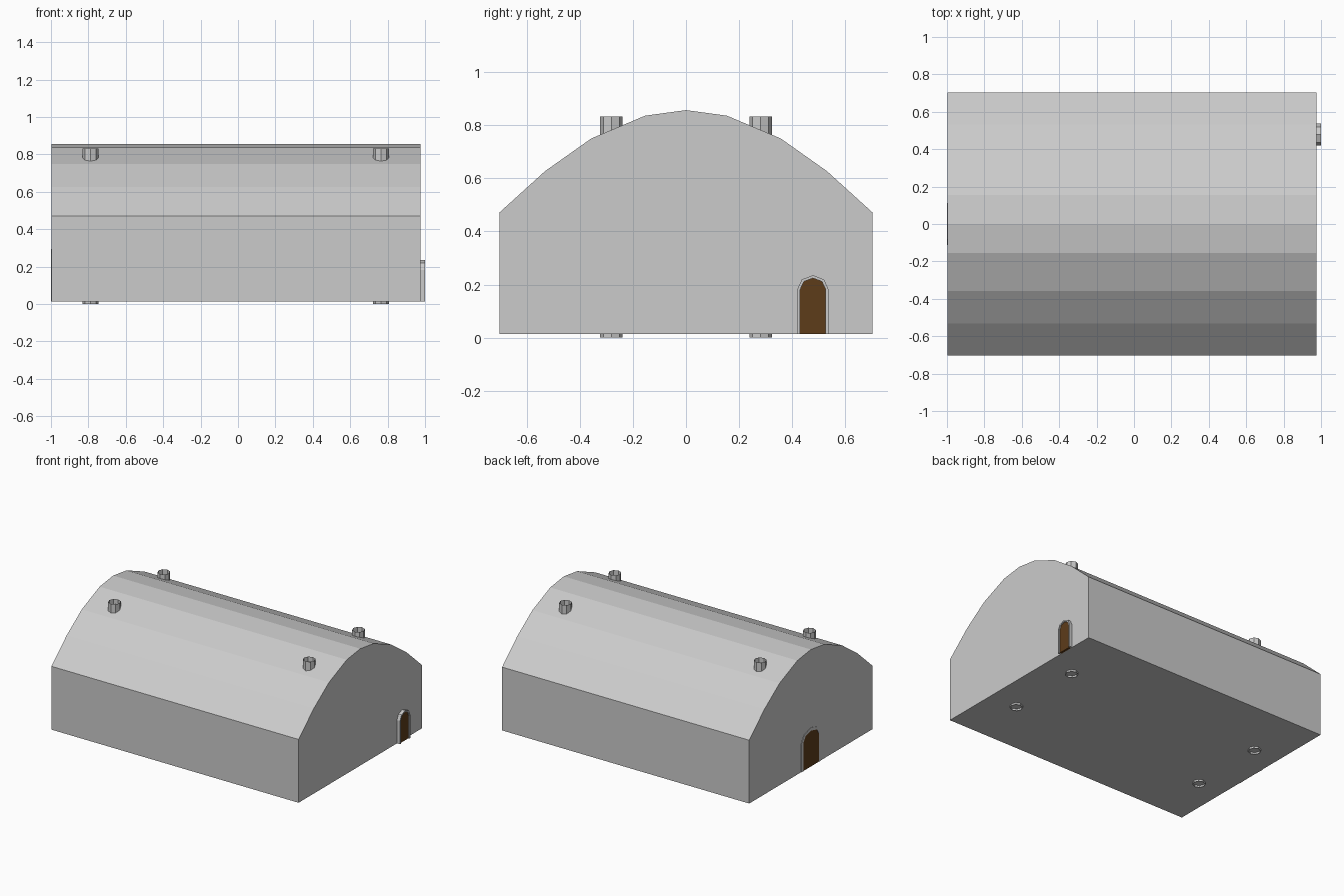
import bpy, bmesh, math

if "Cube" in bpy.data.objects:
    bpy.data.objects.remove(bpy.data.objects["Cube"])

WALL_R, WALL_L, BASE = 0.976, -0.997, 0.014


def make_object(name, bm, color=None):
    bmesh.ops.recalc_face_normals(bm, faces=bm.faces)
    mesh = bpy.data.meshes.new(name)
    bm.to_mesh(mesh)
    bm.free()
    obj = bpy.data.objects.new(name, mesh)
    bpy.context.collection.objects.link(obj)
    if color:
        mat = bpy.data.materials.new(name + "_paint")
        mat.diffuse_color = color
        mat.use_nodes = True
        mat.node_tree.nodes["Principled BSDF"].inputs["Base Color"].default_value = mat.diffuse_color
        mesh.materials.append(mat)
    return obj


def extrude_profile(name, profile, x0, x1, color=None):
    """Closed (y, z) profile swept along x."""
    bm = bmesh.new()
    face = bm.faces.new([bm.verts.new((x0, y, z)) for y, z in profile])
    ext = bmesh.ops.extrude_face_region(bm, geom=[face], use_keep_orig=True)
    verts = [v for v in ext["geom"] if isinstance(v, bmesh.types.BMVert)]
    bmesh.ops.translate(bm, verts=verts, vec=(x1 - x0, 0, 0))
    return make_object(name, bm, color)


def arch(cy, half, spring, rise, steps):
    """Open arch outline from the right foot over the top to the left foot."""
    pts = [(cy + half, BASE)]
    for i in range(steps + 1):
        a = math.pi * i / steps
        pts.append((cy + half * math.cos(a), spring + rise * math.sin(a)))
    return pts + [(cy - half, BASE)]


def door(side, wall, frame_x, panel_x, cy, half, spring, rise, border):
    outer = arch(cy, half, spring, rise, 4)
    inner = arch(cy, half - border, spring, rise - border, 4)
    extrude_profile(side + "_door_frame", outer + inner[::-1], wall, frame_x)
    extrude_profile(side + "_door_panel", inner, wall, panel_x, (0.11, 0.045, 0.01, 1))


# Vaulted hall with a faceted roof
half_roof = [(0.703, BASE), (0.703, 0.471), (0.531, 0.627), (0.357, 0.75), (0.154, 0.836)]
hall = half_roof + [(0, 0.857)] + [(-y, z) for y, z in reversed(half_roof)]
extrude_profile("hall", hall, WALL_L, WALL_R)

# Small side door on the right end, wide centred door on the left end
door("right", WALL_R, 1.0, 0.992, 0.478, 0.059, 0.181, 0.054, 0.011)
door("left", WALL_L, -1.0, -0.9985, 0.0, 0.113, 0.215, 0.08, 0.022)

# Open pipes running from the ground up through the roof
for i, (x, y) in enumerate([(sx * 0.777 - 0.012, sy * 0.281) for sx in (-1, 1) for sy in (-1, 1)]):
    bm = bmesh.new()
    bmesh.ops.create_cone(bm, cap_ends=False, segments=8, radius1=0.042, radius2=0.042, depth=0.832)
    bmesh.ops.translate(bm, verts=bm.verts, vec=(x, y, 0.416))
    make_object(f"pipe_{i + 1}", bm)
